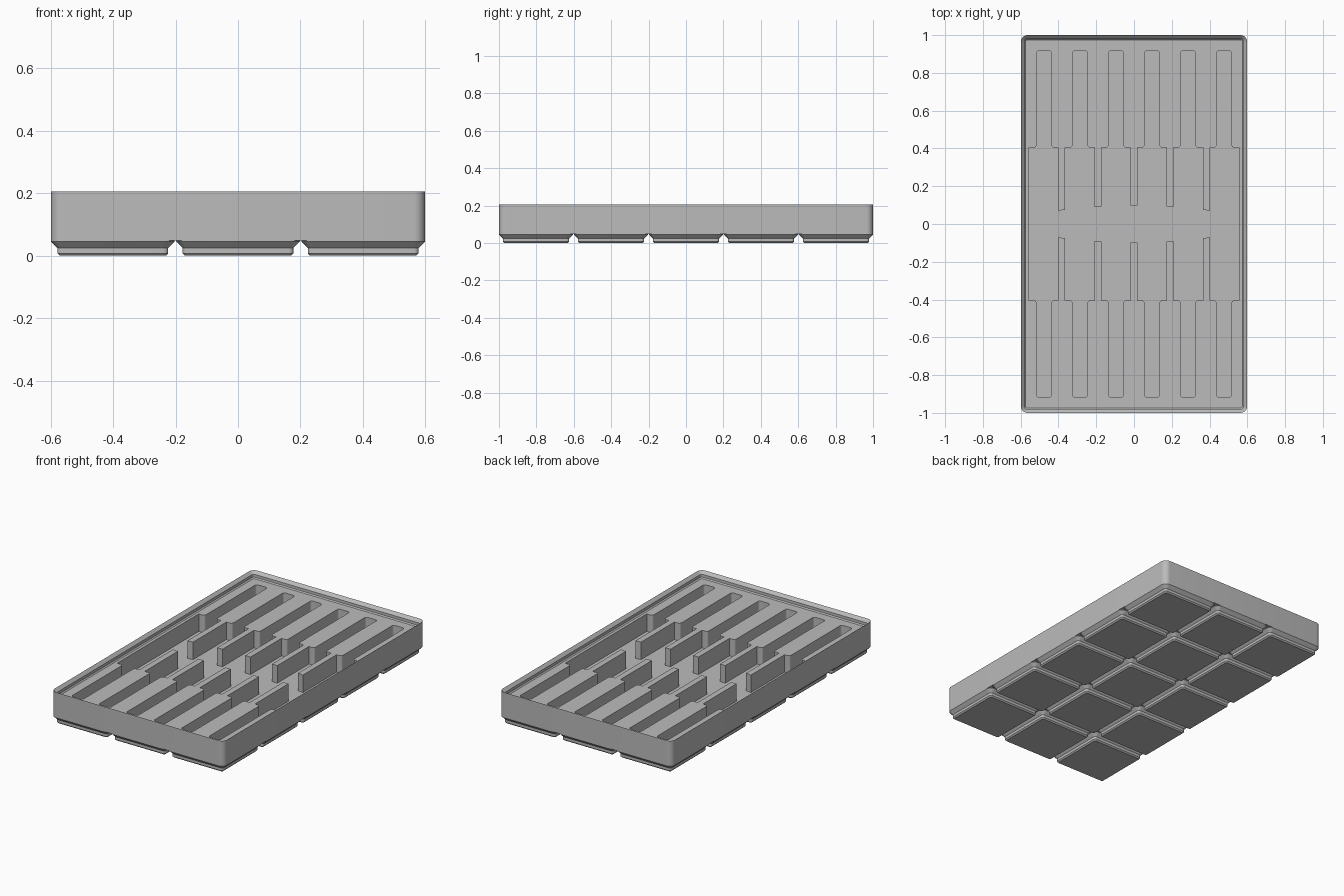
import bpy, bmesh, math

if "Cube" in bpy.data.objects:
    bpy.data.objects.remove(bpy.data.objects["Cube"])

U = 2 / 209.5                 # one millimetre in model units
PITCH = 42 * U                # foot spacing
W, L = 125.5 * U, 209.5 * U   # tray width and length
BASE_Z, TOP_Z = 0.048, 0.205
DECK_Z, FLOOR_Z = TOP_Z - 4.4 * U, 0.053

grey = bpy.data.materials.new("light grey plastic")
grey.diffuse_color = (0.5, 0.5, 0.5, 1)
grey.use_nodes = True
grey.node_tree.nodes["Principled BSDF"].inputs["Base Color"].default_value = grey.diffuse_color


def rounded_rect(w, l, r, seg=8):
    pts = []
    for k, (sx, sy) in enumerate([(1, 1), (-1, 1), (-1, -1), (1, -1)]):
        for i in range(seg + 1):
            a = math.pi / 2 * (k + i / seg)
            pts.append((sx * (w / 2 - r) + r * math.cos(a),
                        sy * (l / 2 - r) + r * math.sin(a)))
    return pts


def new_object(name, bm):
    bmesh.ops.recalc_face_normals(bm, faces=bm.faces[:])
    me = bpy.data.meshes.new(name)
    bm.to_mesh(me)
    bm.free()
    ob = bpy.data.objects.new(name, me)
    me.materials.append(grey)
    bpy.context.collection.objects.link(ob)
    return ob


def loft(name, w, l, r, profile):
    """Stack rounded rectangles; profile holds (inset, z) pairs."""
    bm = bmesh.new()
    rings = [[bm.verts.new((x, y, z))
              for x, y in rounded_rect(w - 2 * d, l - 2 * d, max(r - d, 0.004))]
             for d, z in profile]
    for a, b in zip(rings, rings[1:]):
        n = len(a)
        for i in range(n):
            bm.faces.new((a[i], a[(i + 1) % n], b[(i + 1) % n], b[i]))
    bm.faces.new(rings[0])
    bm.faces.new(rings[-1])
    return new_object(name, bm)


def smooth(ob):
    bpy.ops.object.select_all(action='DESELECT')
    ob.select_set(True)
    bpy.context.view_layer.objects.active = ob
    bpy.ops.object.shade_smooth_by_angle(angle=math.radians(30))


# tray body with a stepped stacking lip
R = 3.75 * U
body = loft("tray_body", W, L, R, [
    (0, BASE_Z), (0, TOP_Z), (1.9 * U, TOP_Z - 1.9 * U),
    (1.9 * U, TOP_Z - 3.7 * U), (2.6 * U, DECK_Z)])

# pocket outline: six narrow slots per end, joined by a middle bay with fins
STEP_Y, END_Y, SLOT = 0.405, 0.918, 0.0395
COLS = [-0.476 + 0.1904 * i for i in range(6)]
FINS = [-0.383, -0.191, 0, 0.191, 0.383]


def fin_end(x):
    return 0.098 - 0.17 * x * x


half = []
for i, c in enumerate(COLS):
    left = FINS[i - 1] + 0.0185 if i else -0.556
    right = FINS[i] - 0.0185 if i < 5 else 0.556
    if i:
        half.append((left, fin_end(left), False))
    half += [(left, STEP_Y, False), (c - SLOT, STEP_Y, True),
             (c - SLOT, END_Y, True), (c + SLOT, END_Y, True),
             (c + SLOT, STEP_Y, True), (right, STEP_Y, False)]
    if i < 5:
        half.append((right, fin_end(right), False))
outline = half + [(x, -y, f) for x, y, f in reversed(half)]

bm = bmesh.new()
low = [bm.verts.new((x, y, FLOOR_Z)) for x, y, f in outline]
high = [bm.verts.new((x, y, TOP_Z + 0.05)) for x, y, f in outline]
n = len(outline)
for i in range(n):
    j = (i + 1) % n
    bm.faces.new((low[i], low[j], high[j], high[i]))
bm.faces.new(low)
bm.faces.new(high)
# round the slot corners
corners = [bm.edges.get((low[i], high[i])) for i in range(n) if outline[i][2]]
bmesh.ops.bevel(bm, geom=corners, offset=0.014, segments=5, profile=0.5,
                affect='EDGES')
cutter = new_object("pocket_cutter", bm)
cutter.hide_render = True

cut = body.modifiers.new("pockets", 'BOOLEAN')
cut.operation, cut.solver, cut.object = 'DIFFERENCE', 'EXACT', cutter
bpy.context.view_layer.objects.active = body
bpy.ops.object.modifier_apply(modifier=cut.name)
bpy.data.objects.remove(cutter)
smooth(body)

# grid of stepped feet
foot = loft("foot", 41.5 * U, 41.5 * U, R, [
    (2.95 * U, 0), (2.15 * U, 0.8 * U), (2.15 * U, 2.6 * U),
    (0, 4.75 * U), (0, BASE_Z)])
smooth(foot)
for ix in range(3):
    for iy in range(5):
        ob = foot if ix == iy == 0 else foot.copy()
        if ob is not foot:
            bpy.context.collection.objects.link(ob)
        ob.location = ((ix - 1) * PITCH, (iy - 2) * PITCH, 0)
